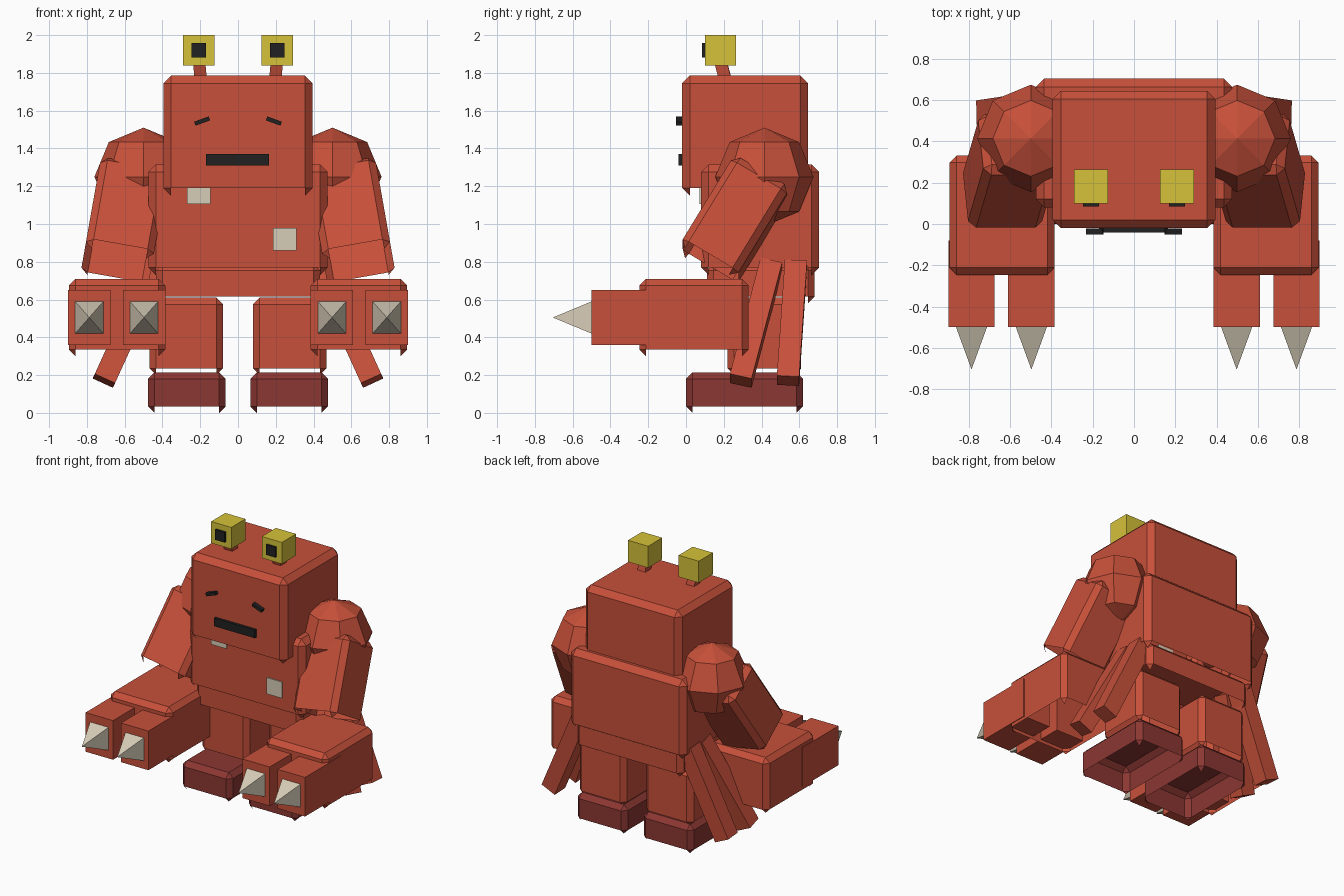
import bpy, bmesh
from math import radians
from mathutils import Matrix, Vector, Euler

cube = bpy.data.objects.get("Cube")
if cube:
    bpy.data.objects.remove(cube)


def material(name, r, g, b):
    m = bpy.data.materials.new(name)
    m.use_nodes = True
    m.diffuse_color = (r, g, b, 1)
    m.node_tree.nodes["Principled BSDF"].inputs["Base Color"].default_value = (r, g, b, 1)
    return m


RED = material("brick red", 0.57, 0.08, 0.042)
MAROON = material("dark maroon", 0.26, 0.038, 0.032)
YELLOW = material("mustard yellow", 0.67, 0.54, 0.042)
CREAM = material("bone cream", 0.68, 0.61, 0.48)
BLACK = material("black", 0.015, 0.015, 0.015)


def finish(name, bm, mat, matrix):
    bmesh.ops.transform(bm, matrix=matrix, verts=bm.verts)
    mesh = bpy.data.meshes.new(name)
    bm.to_mesh(mesh)
    bm.free()
    mesh.materials.append(mat)
    obj = bpy.data.objects.new(name, mesh)
    bpy.context.collection.objects.link(obj)
    return obj


def box(name, size, center, mat, bevel=0, rot=(0, 0, 0)):
    """Box; a bevelled one is a shell, open below between its corner tips."""
    bm = bmesh.new()
    bmesh.ops.create_cube(bm, size=1)
    bmesh.ops.scale(bm, vec=size, verts=bm.verts)
    if bevel:
        bmesh.ops.bevel(bm, geom=bm.edges[:], offset=bevel, segments=1,
                        affect='EDGES', profile=0.5)
        bm.normal_update()
        under = [f for f in bm.faces if f.normal.z < -0.3 and len(f.verts) == 4]
        bmesh.ops.delete(bm, geom=under, context='FACES')
    turn = Euler([radians(a) for a in rot]).to_matrix().to_4x4()
    return finish(name, bm, mat, Matrix.Translation(center) @ turn)


def span(name, x, y, z, mat, bevel=0):
    """Box given by its limits on each axis."""
    size = [b - a for a, b in (x, y, z)]
    center = [(a + b) / 2 for a, b in (x, y, z)]
    return box(name, size, center, mat, bevel)


def rod(name, start, end, width, mat):
    """Square bar between two points."""
    a, b = Vector(start), Vector(end)
    d = (b - a).normalized()
    side = Vector((0, 1, 0)).cross(d).normalized()
    turn = Matrix((side, d.cross(side), d)).transposed().to_4x4()
    bm = bmesh.new()
    bmesh.ops.create_cube(bm, size=1)
    bmesh.ops.scale(bm, vec=(width, width, (b - a).length), verts=bm.verts)
    return finish(name, bm, mat, Matrix.Translation((a + b) / 2) @ turn)


# Head, torso and hips
span("head", (-.395, .395), (-.02, .645), (1.15, 1.785), RED, .04)
span("torso", (-.475, .475), (.08, .705), (.73, 1.315), RED, .04)
span("hips", (-.435, .435), (.11, .68), (.58, .79), RED, .035)

# Face and chest patches
span("mouth", (-.17, .165), (-.04, -.01), (1.31, 1.37), BLACK)
span("upper_chest_patch", (-.27, -.145), (.072, .085), (1.105, 1.23), CREAM)
span("lower_chest_patch", (.185, .31), (.072, .085), (.86, .98), CREAM)

for s, side in ((1, "left_"), (-1, "right_")):
    def sided(name, x, y, z, mat, bevel=0):
        return span(side + name, sorted((s * x[0], s * x[1])), y, z, mat, bevel)

    # Eyes on stalks, and brows
    rod(side + "eye_stalk", (s * .195, .215, 1.74), (s * .207, .18, 1.87), .065, RED)
    sided("eye", (.125, .29), (.1, .265), (1.84, 2.0), YELLOW)
    sided("pupil", (.169, .247), (.084, .105), (1.882, 1.957), BLACK)
    box(side + "brow", (.082, .03, .022), (s * .19, -.037, 1.545), BLACK,
        rot=(0, s * 20, 0))

    # Legs and feet
    sided("leg", (.08, .468), (.22, .61), (.2, .61), RED, .035)
    sided("foot", (.065, .477), (0, .62), (0, .215), MAROON, .035)

    # Shoulder and upper arm
    bm = bmesh.new()
    bmesh.ops.create_uvsphere(bm, u_segments=8, v_segments=4, radius=.26)
    finish(side + "shoulder", bm, RED, Matrix.Translation((s * .5, .415, 1.25)))
    box(side + "upper_arm", (.365, .345, .57), (s * .6, .258, 1.015), RED, .037,
        rot=(-31, -s * 10, 0))

    # Hand with two clawed fingers
    sided("hand", (.385, .895), (-.247, .332), (.3, .71), RED, .035)
    for finger, x in (("inner_", .4975), ("outer_", .7875)):
        sided(finger + "finger", (x - .1125, x + .1125), (-.5, -.08), (.36, .65), RED)
        bm = bmesh.new()
        bmesh.ops.create_cone(bm, cap_ends=True, segments=4, radius1=.5 ** .5,
                              radius2=0, depth=1)
        place = (Matrix.Translation((s * x, -.6025, .505))
                 @ Matrix.Diagonal((.15, .205, .17, 1))
                 @ Matrix.Rotation(radians(90), 4, 'X')
                 @ Matrix.Rotation(radians(45), 4, 'Z'))
        claw = finish(side + finger + "claw", bm, CREAM, place)

    # Hanging bars at the hip
    rod(side + "front_bar", (s * .71, .29, .17), (s * .43, .452, .785), .118, RED)
    rod(side + "back_bar", (s * .71, .54, .17), (s * .43, .582, .785), .118, RED)
